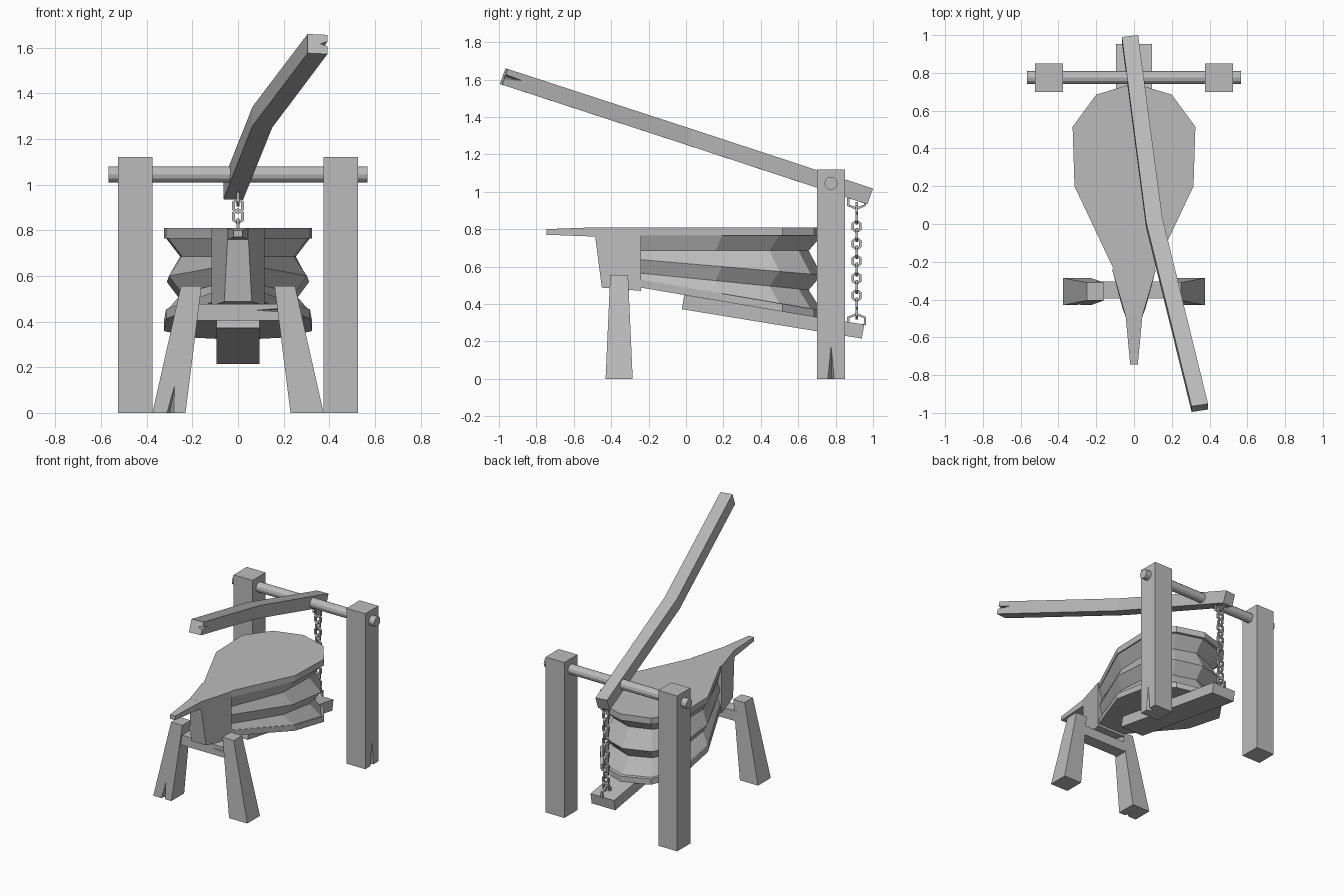
import bpy, bmesh, math
from mathutils import Vector, Matrix

if "Cube" in bpy.data.objects:
    bpy.data.objects.remove(bpy.data.objects["Cube"], do_unlink=True)

grey = bpy.data.materials.new("plain_grey")
grey.use_nodes = True
grey.diffuse_color = (0.5, 0.5, 0.5, 1)
grey.node_tree.nodes["Principled BSDF"].inputs["Base Color"].default_value = grey.diffuse_color


def finish(name, bm):
    bmesh.ops.recalc_face_normals(bm, faces=bm.faces[:])
    mesh = bpy.data.meshes.new(name)
    bm.to_mesh(mesh)
    bm.free()
    mesh.materials.append(grey)
    obj = bpy.data.objects.new(name, mesh)
    bpy.context.collection.objects.link(obj)
    return obj


def loft(name, rings):
    """Skin a list of equal point rings and cap both ends."""
    bm = bmesh.new()
    loops = [[bm.verts.new(p) for p in ring] for ring in rings]
    n = len(loops[0])
    for a, b in zip(loops, loops[1:]):
        for i in range(n):
            j = (i + 1) % n
            bm.faces.new((a[i], a[j], b[j], b[i]))
    bm.faces.new(loops[0])
    bm.faces.new(loops[-1])
    return finish(name, bm)


def rect(x0, x1, y0, y1, z):
    return [(x0, y0, z), (x1, y0, z), (x1, y1, z), (x0, y1, z)]


def crack(obj, a, b, deep, tip):
    """Cut a wedge shaped split: mouth a-b, inner point deep, far end tip."""
    bm = bmesh.new()
    v = [bm.verts.new(p) for p in (a, b, deep, tip)]
    for tri in ((0, 1, 2), (0, 1, 3), (1, 2, 3), (0, 2, 3)):
        bm.faces.new([v[i] for i in tri])
    cutter = finish("cutter", bm)
    cutter.hide_render = True
    mod = obj.modifiers.new("split", 'BOOLEAN')
    mod.operation, mod.solver, mod.object = 'DIFFERENCE', 'EXACT', cutter
    bpy.context.view_layer.objects.active = obj
    bpy.ops.object.modifier_apply(modifier=mod.name)
    bpy.data.objects.remove(cutter, do_unlink=True)


# Rear posts and splayed front legs
for side, s in (("left", 1), ("right", -1)):
    post = loft(side + "_post", [rect(s * 0.375, s * 0.525, 0.70, 0.85, z) for z in (0, 1.12)])
    leg = loft(side + "_front_leg", [rect(s * 0.23, s * 0.375, -0.43, -0.285, 0),
                                     rect(s * 0.16, s * 0.25, -0.405, -0.31, 0.555)])
    if s > 0:
        crack(post, (0.53, 0.755, -0.01), (0.53, 0.795, -0.01), (0.48, 0.78, -0.01), (0.53, 0.775, 0.2))
    else:
        crack(leg, (-0.315, -0.435, -0.01), (-0.28, -0.435, -0.01), (-0.30, -0.38, -0.01), (-0.275, -0.43, 0.135))

# Crossbar between the legs
bar = loft("leg_crossbar", [rect(-0.2, 0.2, -0.395, -0.305, z) for z in (0.405, 0.478)])
crack(bar, (0.205, -0.4, 0.44), (0.205, -0.4, 0.46), (0.205, -0.36, 0.45), (0.06, -0.4, 0.45))

# Axle through the posts
bm = bmesh.new()
bmesh.ops.create_cone(bm, cap_ends=True, segments=12, radius1=0.035, radius2=0.035, depth=1.135,
                      matrix=Matrix.Translation((0, 0.775, 1.045)) @ Matrix.Rotation(math.pi / 2, 4, 'Y'))
finish("axle", bm)

# Bent lever: sections from rear end to front end
lever = loft("lever", [[(x0, y0, z), (x1, y1, z + d), (x1, y1 - 0.03, z + d - 0.084), (x0, y0 - 0.03, z - 0.084)]
                       for x0, y0, x1, y1, z, d in ((-0.064, 0.99, 0.022, 1.0, 1.02, -0.003),
                                                    (0.064, 0.01, 0.15, 0.035, 1.342, -0.008),
                                                    (0.305, -0.965, 0.392, -0.952, 1.66, -0.004))])
crack(lever, (0.40, -0.99, 1.638), (0.40, -0.995, 1.608), (0.36, -0.99, 1.622), (0.375, -0.83, 1.582))

# Teardrop outline shared by the boards and the leather
half = [(0.105, -0.245), (0.315, 0.2), (0.325, 0.515), (0.2, 0.685)]
outline = half + [(0, 0.745)] + [(-x, y) for x, y in reversed(half)]
NECK = -0.245


def ring(z, slope, sx=1.0, sy=1.0):
    pts = []
    for x, y in outline:
        t = NECK + (y - NECK) * sy
        pts.append((x * sx, t, z + slope * (t - NECK)))
    return pts


loft("top_board", [ring(0.81, 0), ring(0.765, 0)])
loft("bottom_board", [ring(0.53, -0.17), ring(0.488, -0.17)])
loft("leather_folds", [ring(0.765, 0, 0.97, 0.98), ring(0.685, 0, 0.78, 0.91),
                       ring(0.637, -0.085, 0.96, 0.98), ring(0.565, -0.1, 0.78, 0.91),
                       ring(0.53, -0.17, 0.97, 0.98)])

# Nozzle block and spout
loft("nozzle_block", [[(-0.045, -0.485, 0.81), (0.045, -0.485, 0.81), (0.116, -0.24, 0.81), (-0.116, -0.24, 0.81)],
                      [(-0.046, -0.485, 0.757), (0.046, -0.485, 0.757), (0.116, -0.24, 0.757), (-0.116, -0.24, 0.757)],
                      [(-0.06, -0.45, 0.487), (0.06, -0.45, 0.487), (0.116, -0.24, 0.47), (-0.116, -0.24, 0.47)]])
loft("spout", [[(-w, y, z0), (w, y, z0), (w, y, z1), (-w, y, z1)]
               for w, y, z0, z1 in ((0.045, -0.48, 0.76, 0.81), (0.02, -0.745, 0.77, 0.80))])

# Sloping plank under the bottom board
loft("lower_plank", [[(x, -0.01, 0.447), (x, -0.022, 0.372), (x, 0.94, 0.215), (x, 0.953, 0.29)]
                     for x in (-0.094, 0.094)])


# Chain links, alternate ones turned a quarter
def link(name, z, turned, wide=0.02, tall=0.03, wire=0.0075):
    base = [(0, 1), (1, 0.5), (1, -0.5), (0, -1), (-1, -0.5), (-1, 0.5)]
    bm = bmesh.new()
    loops = []
    for u, v in base:
        out = Vector((u, v)).normalized()
        loop = []
        for k in range(4):
            a = math.pi / 4 + k * math.pi / 2
            r, side = wire * 1.3 * math.cos(a), wire * 1.3 * math.sin(a)
            p, q = u * wide + out.x * r, v * tall + out.y * r
            x, y = (p, side) if turned else (side, p)
            loop.append(bm.verts.new((x, 0.912 + y, z + q)))
        loops.append(loop)
    for i in range(6):
        a, b = loops[i], loops[(i + 1) % 6]
        for k in range(4):
            m = (k + 1) % 4
            bm.faces.new((a[k], a[m], b[m], b[k]))
    return finish(name, bm)


for i in range(13):
    link("chain_link", 0.907 - i * 0.0462, i % 2 == 0 and i in (0, 12) or i % 2 == 1)
link("top_eye", 0.945, False, 0.045, 0.035)
link("bottom_eye", 0.31, False, 0.045, 0.035)
